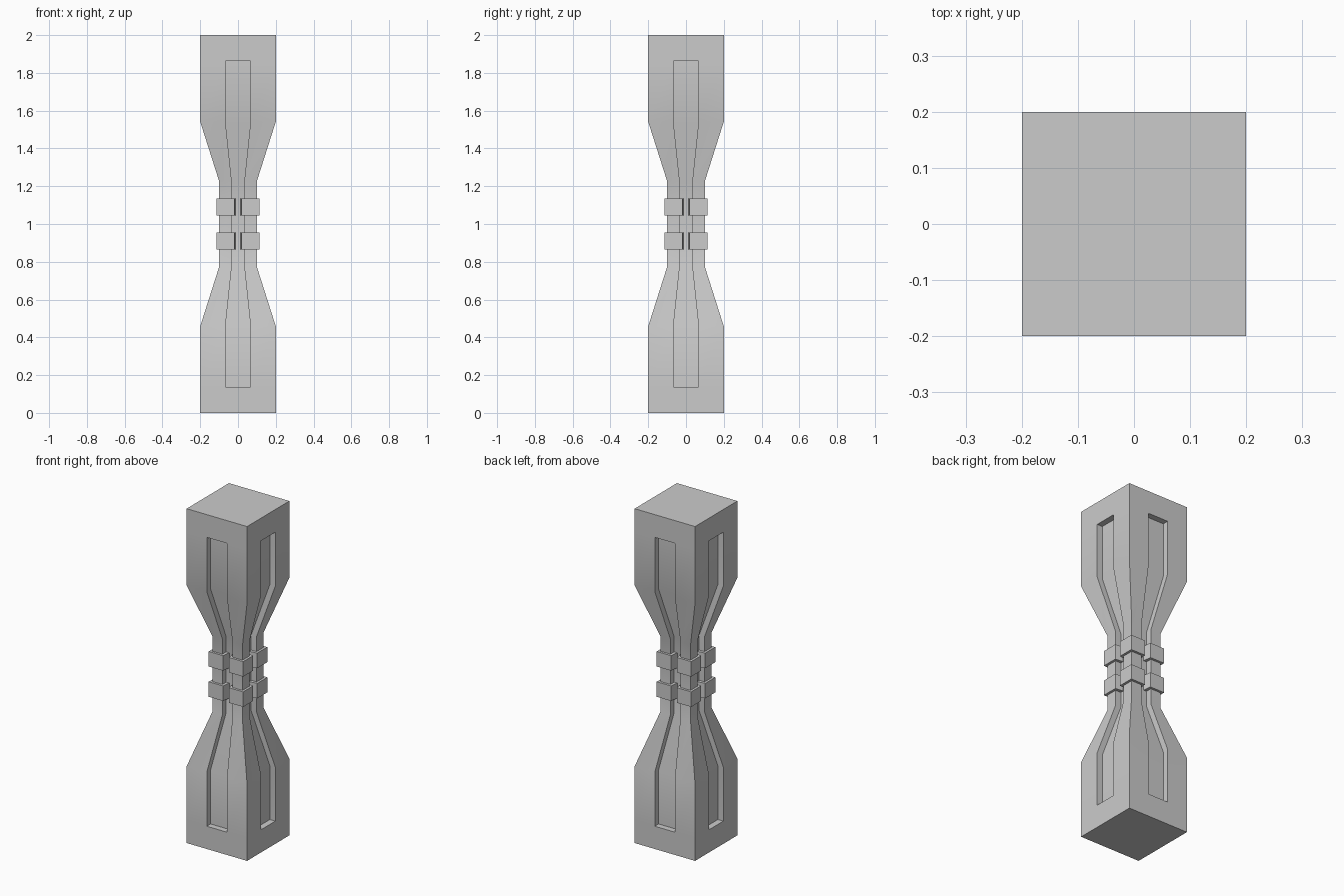
import bpy, bmesh
from mathutils import Matrix, Vector
from math import pi, radians

if "Cube" in bpy.data.objects:
    bpy.data.objects.remove(bpy.data.objects["Cube"])

DEPTH = 0.036  # groove depth
# (height, half width); groove half width is a third of it
ROWS = [(0, .2), (.136, .2), (.459, .2), (.773, .1),
        (1.227, .1), (1.541, .2), (1.864, .2), (2, .2)]


def turn(k):
    return Matrix.Rotation(k * pi / 2, 3, 'Z')


def finish(bm, name):
    bmesh.ops.recalc_face_normals(bm, faces=bm.faces)
    me = bpy.data.meshes.new(name)
    bm.to_mesh(me)
    bm.free()
    ob = bpy.data.objects.new(name, me)
    bpy.context.collection.objects.link(ob)
    return ob


# Grooved post: square rings lofted upwards, middle strips pushed inwards
bm = bmesh.new()
rings = []
for z, w in ROWS:
    rings.append([bm.verts.new(turn(k) @ Vector((x, -w, z)))
                  for k in range(4) for x in (-w, -w / 3, w / 3)])
strips = [[] for _ in range(4)]
for r in range(len(rings) - 1):
    a, b = rings[r], rings[r + 1]
    for i in range(12):
        j = (i + 1) % 12
        f = bm.faces.new((a[i], a[j], b[j], b[i]))
        if i % 3 == 1 and 0 < r < len(rings) - 2:
            strips[i // 3].append(f)
bm.faces.new(rings[0][::-1])
bm.faces.new(rings[-1])
for k, faces in enumerate(strips):
    geom = bmesh.ops.extrude_face_region(bm, geom=faces)['geom']
    verts = [v for v in geom if isinstance(v, bmesh.types.BMVert)]
    bmesh.ops.translate(bm, verts=verts, vec=turn(k) @ Vector((0, DEPTH, 0)))
    bmesh.ops.delete(bm, geom=faces, context='FACES')  # open the groove
post = finish(bm, "post")
post.select_set(True)
bpy.context.view_layer.objects.active = post
bpy.ops.object.shade_smooth_by_angle(angle=radians(30))

# Two rows of corner clasps wrapping into the grooves
fl = .1 - DEPTH
SECTION = [(.114, .114), (.019, .114), (.013, fl), (fl, fl), (fl, .013), (.114, .019)]
for name, z0 in (("lower_clasps", .865), ("upper_clasps", 1.046)):
    bm = bmesh.new()
    for k in range(4):
        lo, hi = [[bm.verts.new(turn(k) @ Vector((x, y, z))) for x, y in SECTION]
                  for z in (z0, z0 + .09)]
        bm.faces.new(lo[::-1])
        bm.faces.new(hi)
        for i in range(6):
            j = (i + 1) % 6
            bm.faces.new((lo[i], lo[j], hi[j], hi[i]))
    finish(bm, name)
